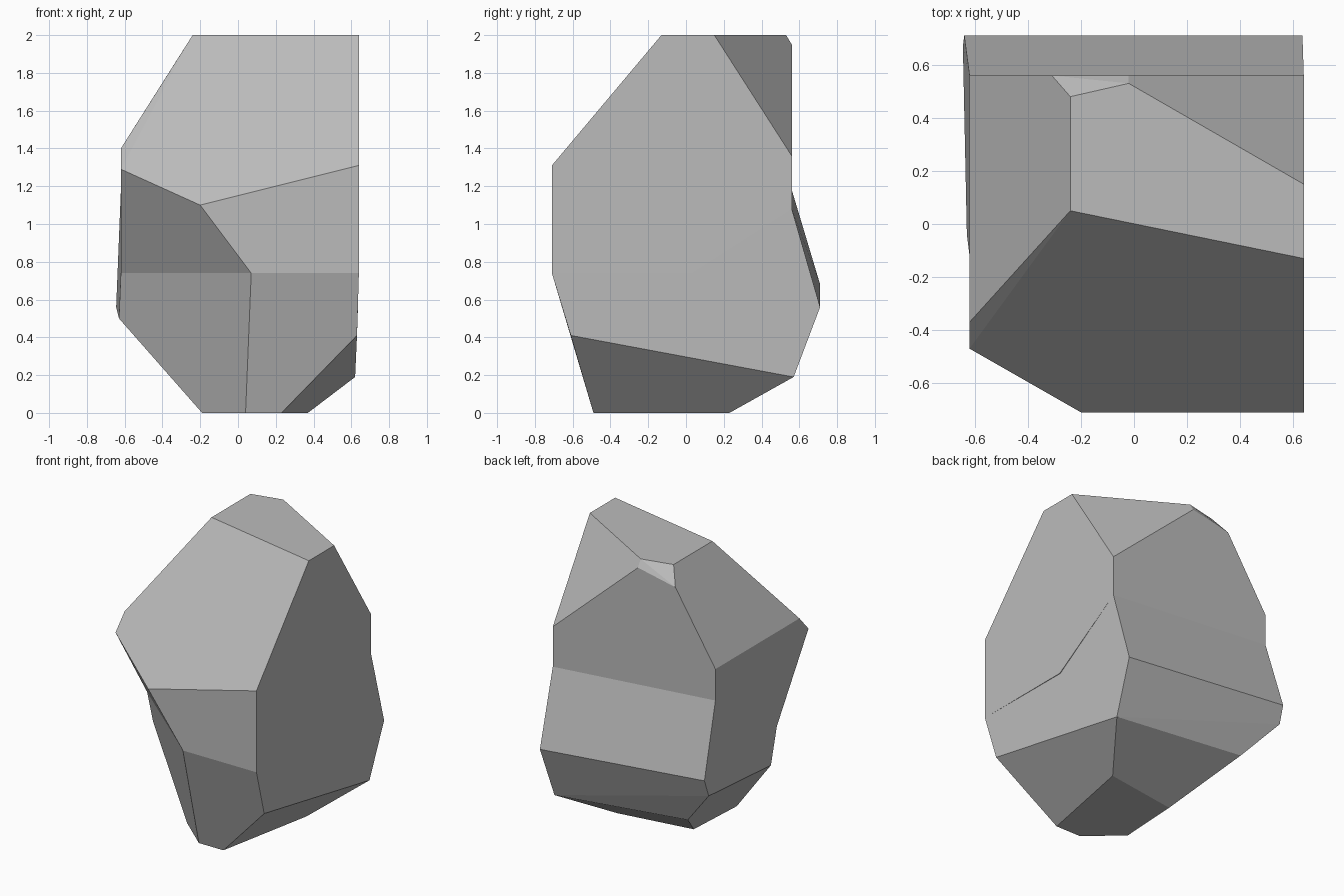
import bpy
import bmesh
from math import radians

# Remove the default cube
default_cube = bpy.data.objects.get("Cube")
if default_cube:
    bpy.data.objects.remove(default_cube, do_unlink=True)

# Single stone colour
stone = bpy.data.materials.new("stone_grey")
stone.use_nodes = True
grey = (0.5, 0.5, 0.5, 1)
stone.diffuse_color = grey
stone.node_tree.nodes["Principled BSDF"].inputs["Base Color"].default_value = grey


def tidy(bm):
    """Merge nearly flat triangles into clean facets."""
    bmesh.ops.remove_doubles(bm, verts=bm.verts, dist=0.002)
    bmesh.ops.dissolve_limit(bm, angle_limit=radians(2.5),
                             verts=bm.verts, edges=bm.edges)
    bmesh.ops.recalc_face_normals(bm, faces=bm.faces)


def chiselled_block(name, corners):
    """Convex block spanned by its corner points."""
    bm = bmesh.new()
    for corner in corners:
        bm.verts.new(corner)
    hull = bmesh.ops.convex_hull(bm, input=bm.verts)
    loose = set(hull["geom_interior"] + hull["geom_unused"])
    bmesh.ops.delete(bm, geom=[g for g in loose if isinstance(g, bmesh.types.BMVert)],
                     context="VERTS")
    tidy(bm)
    mesh = bpy.data.meshes.new(name)
    bm.to_mesh(mesh)
    bm.free()
    mesh.materials.append(stone)
    obj = bpy.data.objects.new(name, mesh)
    bpy.context.collection.objects.link(obj)
    return obj


# Seam where the upright crown meets the flared base
left, right, front, back = 0.64, -0.62, -0.71, 0.56
seam = [(left, front, 0.74), (0.07, front, 0.74), (right, -0.12, 0.74),
        (right, back, 1.18), (left, back, 1.08)]

# Crown: flat top, sloping front, side and back facets
top_rim = [(-0.24, 0.05, 2), (left, -0.13, 2), (left, 0.15, 2),
           (-0.02, 0.53, 2), (-0.24, 0.48, 2)]
back_rim = [(left, back, 1.36), (-0.02, back, 1.95),
            (-0.31, back, 1.89), (right, back, 1.4)]
brow = [(left, front, 1.31), (-0.2, front, 1.1),
        (right, -0.47, 1.29), (right, -0.37, 1.4)]
seam_bend = [(left, 0.03, 0.74)]
crown = chiselled_block("rock", top_rim + back_rim + brow + seam + seam_bend)

# Base: bulging back, tapered underside with bevelled corners
bulge = [(0.635, 0.71, 0.56), (-0.64, 0.71, 0.68), (-0.645, 0.67, 0.56)]
lower_rim = [(0.62, 0.57, 0.19), (0.63, -0.61, 0.41),
             (-0.63, -0.04, 0.5), (-0.41, 0.565, 0.29)]
foot = [(0.37, 0.23, 0), (0.23, -0.49, 0), (0.04, -0.49, 0),
        (-0.19, -0.29, 0), (-0.165, 0.15, 0)]
base = chiselled_block("rock_base", seam + bulge + lower_rim + foot)

# Fuse both blocks into one rock
union = crown.modifiers.new("fuse", "BOOLEAN")
union.operation = "UNION"
union.solver = "EXACT"
union.object = base
bpy.context.view_layer.objects.active = crown
bpy.ops.object.modifier_apply(modifier=union.name)
bpy.data.objects.remove(base, do_unlink=True)

bm = bmesh.new()
bm.from_mesh(crown.data)
tidy(bm)
bm.to_mesh(crown.data)
bm.free()
